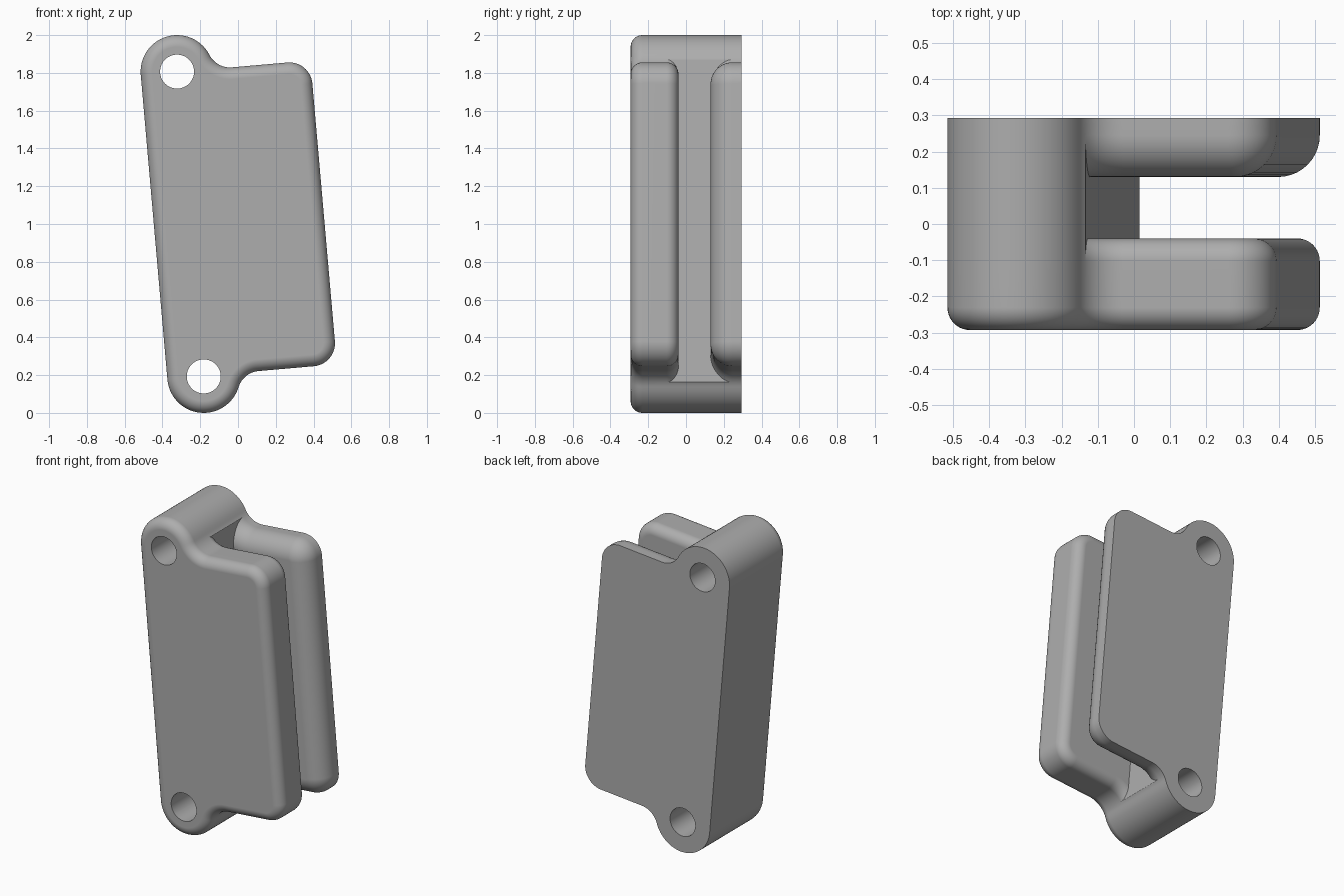
import bpy, bmesh
from math import sin, cos, pi, radians, sqrt, atan2

cube = bpy.data.objects.get("Cube")
if cube:
    bpy.data.objects.remove(cube, do_unlink=True)

# Main sizes, in the bracket's own tilted frame (u across, v along)
TILT = radians(5)
BOSS_R, BOSS_V, HOLE_R = 0.193, 0.81, 0.09
EDGE_U, EDGE_V, CORNER_R, FILLET_R = 0.708, 0.807, 0.122, 0.122
FRONT, BACK = -0.293, 0.293
SLOT_FRONT, SLOT_BACK = -0.04, 0.13
ROUND, BIG_ROUND = 0.062, 0.115

# Centre of the concave fillet between boss and plate edge
FV = EDGE_V + FILLET_R
FU = sqrt((BOSS_R + FILLET_R) ** 2 - (FV - BOSS_V) ** 2)

grey = bpy.data.materials.new("plain grey")
grey.use_nodes = True
grey.diffuse_color = (0.42, 0.42, 0.42, 1)
grey.node_tree.nodes["Principled BSDF"].inputs["Base Color"].default_value = grey.diffuse_color


def arc(cu, cv, r, a0, a1, n):
    angles = [a0 + (a1 - a0) * i / n for i in range(n + 1)]
    return [(cu + r * cos(a), cv + r * sin(a)) for a in angles]


def outline(d=0):
    """Bracket outline moved inward by d; the lower half mirrors the upper."""
    meet = atan2(FV - BOSS_V, FU)
    half = arc(0, BOSS_V, BOSS_R - d, pi, meet, 28)
    half += arc(FU, FV, FILLET_R + d, meet + pi, 1.5 * pi, 16)
    half += arc(EDGE_U - CORNER_R, EDGE_V - CORNER_R, CORNER_R - d, pi / 2, 0, 16)
    return half + [(u, -v) for u, v in reversed(half)]


def loft(name, rings):
    """Solid through matching (y, points) rings, capped at both ends."""
    bm = bmesh.new()
    loops = []
    for y, pts in rings:
        loops.append([bm.verts.new((u * cos(TILT) - v * sin(TILT) - 0.252, y,
                                    u * sin(TILT) + v * cos(TILT) + 1)) for u, v in pts])
    for a, b in zip(loops, loops[1:]):
        for i in range(len(a)):
            j = (i + 1) % len(a)
            bm.faces.new((a[i], a[j], b[j], b[i]))
    bm.faces.new(loops[0])
    bm.faces.new(loops[-1])
    bmesh.ops.recalc_face_normals(bm, faces=bm.faces)
    mesh = bpy.data.meshes.new(name)
    bm.to_mesh(mesh)
    bm.free()
    mesh.materials.append(grey)
    obj = bpy.data.objects.new(name, mesh)
    bpy.context.collection.objects.link(obj)
    return obj


def rounded(y, r, inward, n=10):
    """Rings of a rounded rim: face at y, material lying along inward (+1 or -1)."""
    steps = [i / n * pi / 2 for i in range(n + 1)]
    return [(y + inward * r * (1 - cos(a)), outline(r * (1 - sin(a)))) for a in steps]


def combine(target, tool, operation):
    mod = target.modifiers.new(operation.title(), 'BOOLEAN')
    mod.operation, mod.solver, mod.object = operation, 'EXACT', tool
    bpy.context.view_layer.objects.active = target
    bpy.ops.object.modifier_apply(modifier=mod.name)
    bpy.data.objects.remove(tool, do_unlink=True)


# Front plate, rounded on both rims
bracket = loft("bracket", rounded(FRONT, ROUND, 1) + rounded(SLOT_FRONT, ROUND, -1)[::-1])

# Back plate, with a large inner round and a sharp flat back
back_plate = loft("back_plate", rounded(SLOT_BACK, BIG_ROUND, 1) + [(BACK, outline())])

# Spine joining the plates, cut flat at the slot floor
floor_v = FV - sqrt(FILLET_R ** 2 - (FU - BOSS_R) ** 2)
kept = [p for p in outline() if p[0] < BOSS_R - 1e-4]
upper = [p for p in kept if p[1] > 0]
lower = [p for p in kept if p[1] < 0]
section = upper + [(BOSS_R, floor_v), (BOSS_R, -floor_v)] + lower
spine = loft("spine", [(SLOT_FRONT - ROUND, section), (SLOT_BACK + BIG_ROUND, section)])

combine(bracket, spine, 'UNION')
combine(bracket, back_plate, 'UNION')

# Through holes at both ends
for side in (1, -1):
    ring = arc(0, side * BOSS_V, HOLE_R, 0, 2 * pi, 48)[:-1]
    combine(bracket, loft("hole_cutter", [(FRONT - 0.1, ring), (BACK + 0.1, ring)]), 'DIFFERENCE')

# Smooth rounds, crisp edges
bpy.ops.object.select_all(action='DESELECT')
bracket.select_set(True)
bpy.context.view_layer.objects.active = bracket
bpy.ops.object.shade_smooth_by_angle(angle=radians(30))
weighted = bracket.modifiers.new("Weighted Normal", 'WEIGHTED_NORMAL')
weighted.keep_sharp = True
